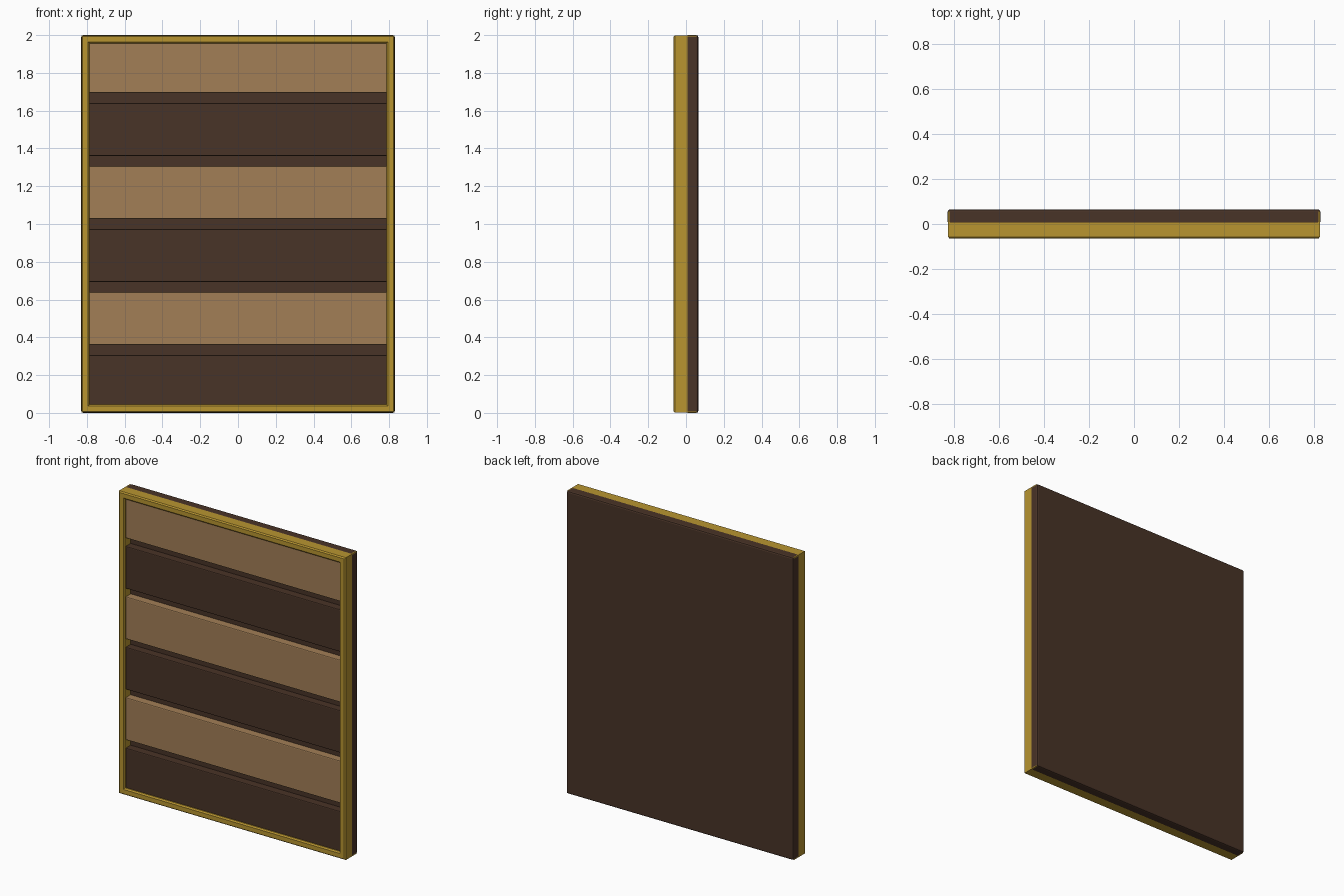
import bpy, bmesh

if "Cube" in bpy.data.objects:
    bpy.data.objects.remove(bpy.data.objects["Cube"])

W, H = 0.83, 1.0          # half width, half height
CZ = 1.0                  # centre height


def material(name, rgb):
    m = bpy.data.materials.new(name)
    m.diffuse_color = (*rgb, 1)
    m.use_nodes = True
    m.node_tree.nodes["Principled BSDF"].inputs["Base Color"].default_value = m.diffuse_color
    return m


gold = material("gold", (0.48, 0.30, 0.03))
light = material("light_wood", (0.36, 0.21, 0.093))
dark = material("dark_wood", (0.066, 0.033, 0.02))


def finish(bm, name, mat):
    bmesh.ops.recalc_face_normals(bm, faces=bm.faces)
    me = bpy.data.meshes.new(name)
    bm.to_mesh(me)
    bm.free()
    me.materials.append(mat)
    ob = bpy.data.objects.new(name, me)
    bpy.context.collection.objects.link(ob)
    return ob


def box(name, x, y0, y1, z0, z1, mat, bevel):
    bm = bmesh.new()
    bmesh.ops.create_cube(bm, size=1)
    for v in bm.verts:
        v.co.x *= 2 * x
        v.co.y = y0 if v.co.y < 0 else y1
        v.co.z = z0 if v.co.z < 0 else z1
    ob = finish(bm, name, mat)
    mod = ob.modifiers.new("bevel", "BEVEL")
    mod.width, mod.segments = bevel, 2
    return ob


# Backing board, sits just proud of the frame at the rear
box("backing_board", W, 0.0, 0.065, 0, 2 * H, dark, 0.01)

# Gold frame: a chamfered cross-section carried round the rectangle
profile = [(0.001, 0.055), (0.001, -0.057), (0.008, -0.065),
           (0.037, -0.065), (0.045, -0.057), (0.045, 0.055)]
bm = bmesh.new()
loops = []
for inset, y in profile:
    a, b = W - inset, H - inset
    loops.append([bm.verts.new((sx * a, y, CZ + sz * b))
                  for sx, sz in ((-1, -1), (1, -1), (1, 1), (-1, 1))])
for i, p in enumerate(loops):
    q = loops[(i + 1) % len(loops)]
    for k in range(4):
        n = (k + 1) % 4
        bm.faces.new((p[k], p[n], q[n], q[k]))
finish(bm, "frame", gold)

# Six horizontal slats, alternating dark and light
for i in range(6):
    c = (i + 0.5) / 3
    box(f"slat_{i + 1}", 0.80, -0.05, 0.01, c - 0.14, c + 0.14,
        light if i % 2 else dark, 0.006)
